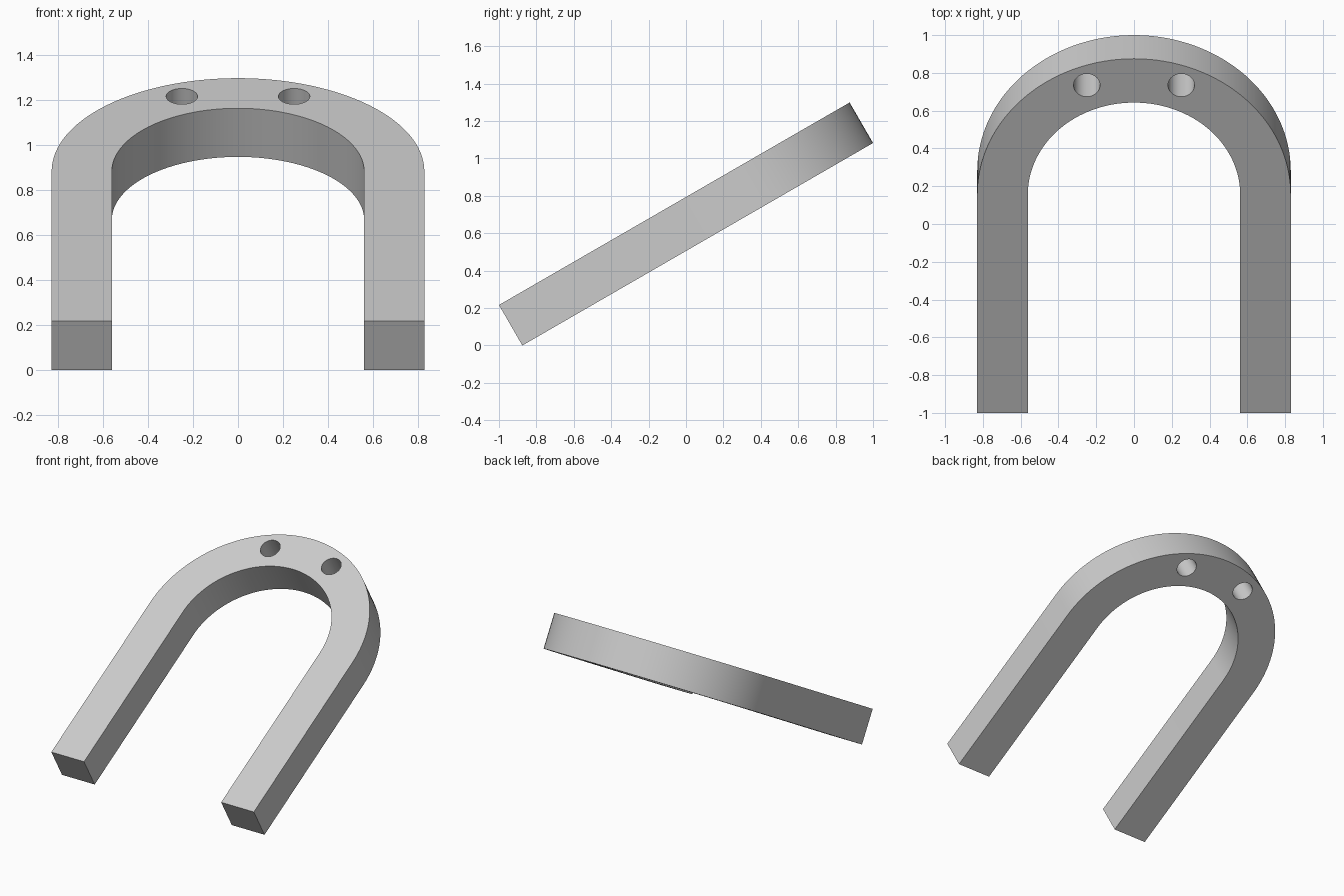
import bpy
import bmesh
from math import sin, cos, pi, radians
from mathutils import Matrix

OUTER, INNER = 0.83, 0.562      # half widths, also the bend radii
LENGTH, THICK = 2.165, 0.25
BEND = LENGTH - OUTER           # distance from the leg ends to the bend centre
HOLE_X, HOLE_U, HOLE_R = 0.25, 2.003, 0.07
SEGMENTS = 64

cube = bpy.data.objects.get("Cube")
if cube:
    bpy.data.objects.remove(cube)

# Plain grey for the whole bar
grey = bpy.data.materials.new("plain_grey")
grey.use_nodes = True
colour = (0.6, 0.6, 0.6, 1)
grey.diffuse_color = colour
grey.node_tree.nodes["Principled BSDF"].inputs["Base Color"].default_value = colour


def add_object(name, bm):
    bmesh.ops.recalc_face_normals(bm, faces=bm.faces)
    mesh = bpy.data.meshes.new(name)
    bm.to_mesh(mesh)
    bm.free()
    mesh.materials.append(grey)
    obj = bpy.data.objects.new(name, mesh)
    bpy.context.collection.objects.link(obj)
    return obj


def leg_and_bend(radius):
    """Right leg end, around the bend, to the left leg end."""
    arc = [(radius * cos(pi * i / SEGMENTS), BEND + radius * sin(pi * i / SEGMENTS))
           for i in range(SEGMENTS + 1)]
    return [(radius, 0)] + arc + [(-radius, 0)]


# U-shaped bar, laid flat with its top face at z = 0
bm = bmesh.new()
outline = leg_and_bend(OUTER) + leg_and_bend(INNER)[::-1]
face = bm.faces.new([bm.verts.new((x, u, 0)) for x, u in outline])
extruded = bmesh.ops.extrude_face_region(bm, geom=[face])["geom"]
bmesh.ops.translate(bm, vec=(0, 0, -THICK),
                    verts=[v for v in extruded if isinstance(v, bmesh.types.BMVert)])
bar = add_object("horseshoe_bar", bm)

# Two holes bored straight through the bend
bm = bmesh.new()
for side in (-1, 1):
    bmesh.ops.create_cone(bm, cap_ends=True, segments=48, radius1=HOLE_R, radius2=HOLE_R,
                          depth=THICK * 2,
                          matrix=Matrix.Translation((side * HOLE_X, HOLE_U, -THICK / 2)))
cutter = add_object("hole_cutter", bm)
cutter.hide_render = True

bpy.ops.object.select_all(action='DESELECT')
bpy.context.view_layer.objects.active = bar
bar.select_set(True)
holes = bar.modifiers.new("holes", 'BOOLEAN')
holes.operation = 'DIFFERENCE'
holes.solver = 'EXACT'
holes.object = cutter
bpy.ops.object.modifier_apply(modifier=holes.name)
bpy.data.objects.remove(cutter)

# Tilt the bar so that the bend rises at the back
tilt = radians(30)
bar.data.transform(Matrix.Translation((0, -1, THICK * cos(tilt))) @ Matrix.Rotation(tilt, 4, 'X'))
bpy.ops.object.shade_smooth_by_angle(angle=radians(30))
